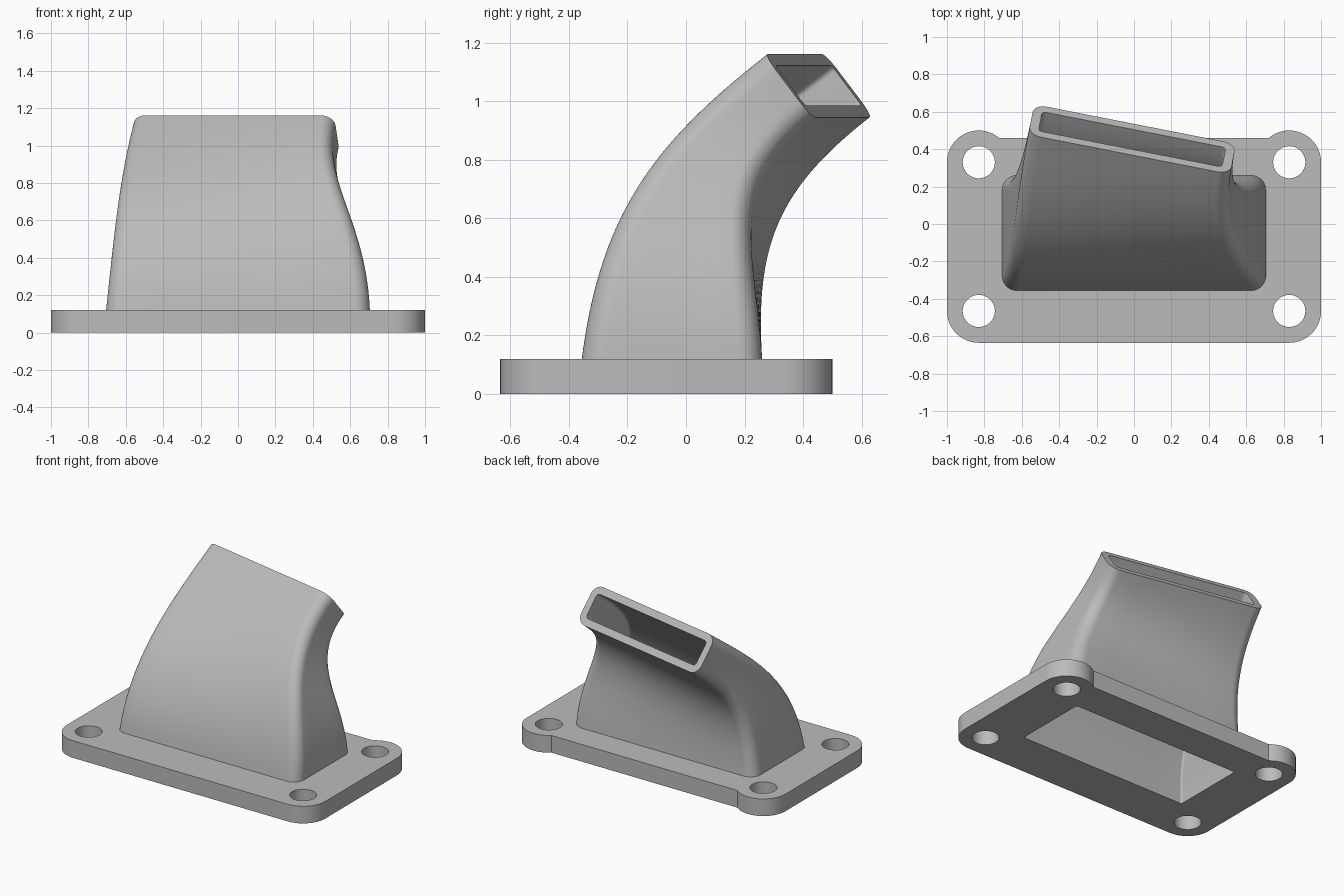
import bpy, bmesh, math
from mathutils import Vector

cube = bpy.data.objects.get("Cube")
if cube:
    bpy.data.objects.remove(cube, do_unlink=True)

GREY = (0.5, 0.5, 0.5, 1)
metal = bpy.data.materials.new("plain grey")
metal.use_nodes = True
metal.diffuse_color = GREY
metal.node_tree.nodes["Principled BSDF"].inputs["Base Color"].default_value = GREY

FLANGE_TOP = 0.12
BASE_Y = -0.048
HOLE_X, HOLE_BACK, HOLE_FRONT = 0.83, 0.33, -0.465
STEPS = 40


def arc(cx, cy, r, start, end, n):
    return [(cx + r * math.cos(start + (end - start) * i / n),
             cy + r * math.sin(start + (end - start) * i / n)) for i in range(n + 1)]


def rounded_rect(half_x, half_y, r, corner=10, straight=6):
    """Ring of points about the origin, with subdivided straight sides."""
    ring = []
    corners = [(1, 1), (-1, 1), (-1, -1), (1, -1)]
    for k, (sx, sy) in enumerate(corners):
        a = k * math.pi / 2
        ring += arc(sx * (half_x - r), sy * (half_y - r), r, a, a + math.pi / 2, corner)
        nx, ny = corners[(k + 1) % 4]
        b = a + math.pi / 2
        end = Vector((nx * (half_x - r) + r * math.cos(b), ny * (half_y - r) + r * math.sin(b)))
        begin = Vector(ring[-1])
        ring += [tuple(begin.lerp(end, i / straight)) for i in range(1, straight)]
    return ring


def finish(bm, name):
    bmesh.ops.recalc_face_normals(bm, faces=bm.faces)
    mesh = bpy.data.meshes.new(name)
    bm.to_mesh(mesh)
    bm.free()
    mesh.materials.append(metal)
    obj = bpy.data.objects.new(name, mesh)
    bpy.context.collection.objects.link(obj)
    bpy.ops.object.select_all(action='DESELECT')
    obj.select_set(True)
    bpy.context.view_layer.objects.active = obj
    bpy.ops.object.shade_smooth_by_angle(angle=math.radians(30))
    return obj


# Mounting flange: outline with two ears, four bolt holes and the duct opening
R = 0.17
ear = math.pi - math.asin((0.46 - HOLE_BACK) / R)
outline = (arc(HOLE_X, HOLE_BACK, R, 0, ear, 28)
           + arc(-HOLE_X, HOLE_BACK, R, math.pi - ear, math.pi, 28)
           + arc(-HOLE_X, HOLE_FRONT, R, math.pi, 1.5 * math.pi, 16)
           + arc(HOLE_X, HOLE_FRONT, R, 1.5 * math.pi, 2 * math.pi, 16))
loops = [outline]
for x in (-HOLE_X, HOLE_X):
    for y in (HOLE_BACK, HOLE_FRONT):
        loops.append(arc(x, y, 0.086, 0, 2 * math.pi, 48)[:-1])
opening = rounded_rect(0.648, 0.26, 0.012)
loops.append([(x, y + BASE_Y) for x, y in opening])

bm = bmesh.new()
edges = []
for loop in loops:
    verts = [bm.verts.new((x, y, 0)) for x, y in loop]
    edges += [bm.edges.new((verts[i - 1], verts[i])) for i in range(len(verts))]
bmesh.ops.triangle_fill(bm, edges=edges, use_beauty=True)
top = bmesh.ops.extrude_face_region(bm, geom=bm.faces[:])
bmesh.ops.translate(bm, vec=(0, 0, FLANGE_TOP),
                    verts=[g for g in top["geom"] if isinstance(g, bmesh.types.BMVert)])
finish(bm, "mounting_flange")

# Mouth frame: turned sideways and tilted up
YAW, TILT = math.radians(11.1), math.radians(52.5)
across = Vector((math.cos(YAW), -math.sin(YAW), 0))
level = Vector((math.sin(YAW), math.cos(YAW), 0))
down = level * math.cos(TILT) - Vector((0, 0, math.sin(TILT)))
outward = level * math.sin(TILT) + Vector((0, 0, math.cos(TILT)))
mouth = Vector((-0.01, 0.453, 1.053))


def duct_point(base, end, t):
    """Point on the curve from the flange to the mouth."""
    bx, by = base
    p0 = Vector((bx, by + BASE_Y, FLANGE_TOP))
    p3 = mouth + across * end[0] + down * end[1]
    p1 = p0 + Vector((0.015 - 0.05 * bx, 0.02 - 0.145 * by, 0.445 - 0.18 * by))
    p2 = p3 - outward * (0.45 - 0.16 * by)
    s = 1 - t
    return p0 * s**3 + p1 * (3 * s * s * t) + p2 * (3 * s * t * t) + p3 * t**3


# Curved duct: outer skin up to the mouth, rim, then inner skin back down
outer = list(zip(rounded_rect(0.705, 0.308, 0.08), rounded_rect(0.55, 0.136, 0.07)))
inner = list(zip(opening, rounded_rect(0.5, 0.086, 0.022)))
bm = bmesh.new()
rings = []
for skin, order in ((outer, range(STEPS + 1)), (inner, range(STEPS, -1, -1))):
    for i in order:
        rings.append([bm.verts.new(duct_point(b, e, i / STEPS)) for b, e in skin])
for low, high in zip(rings, rings[1:]):
    for i in range(len(low)):
        bm.faces.new((low[i - 1], low[i], high[i], high[i - 1]))
finish(bm, "curved_duct")
